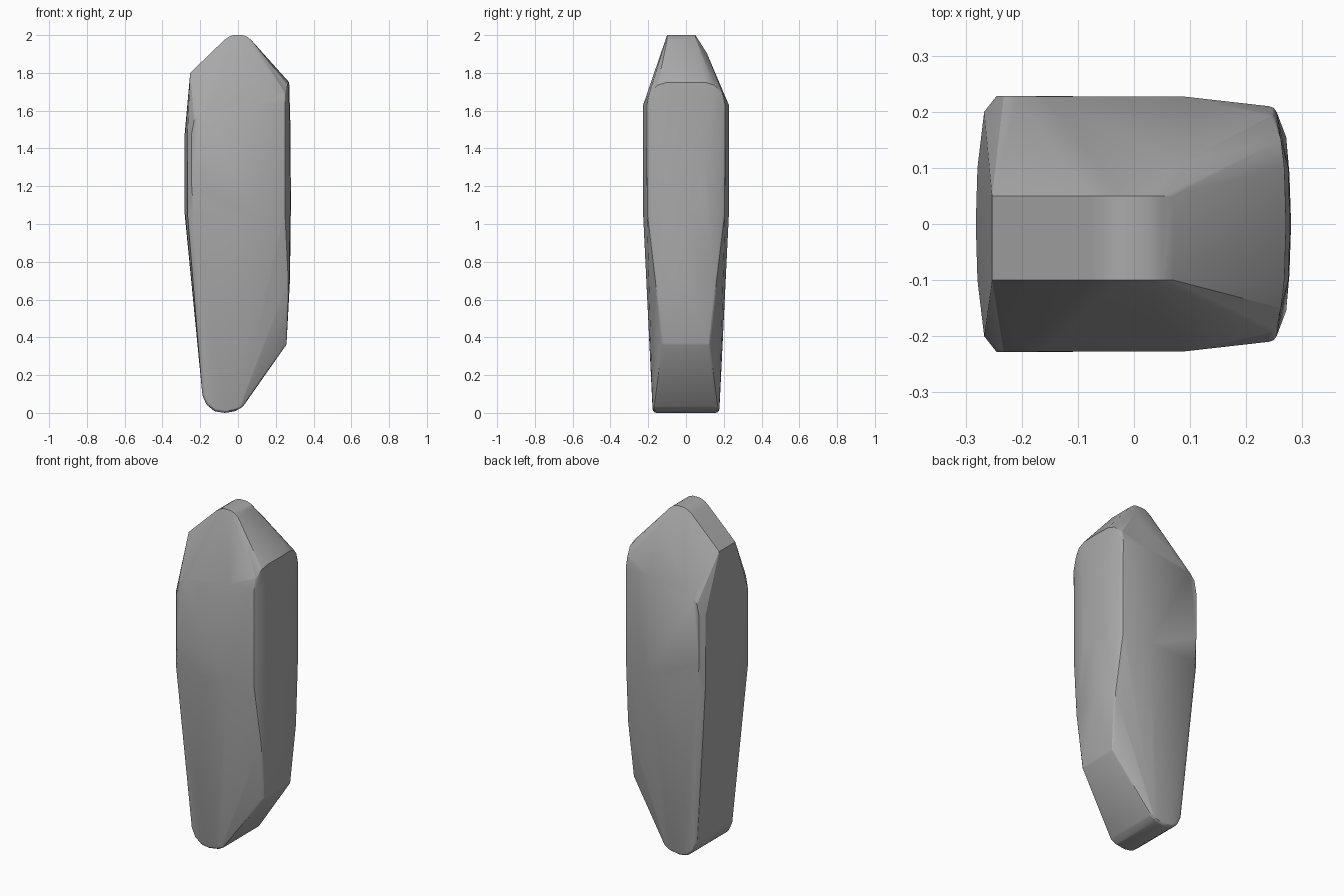
import bpy, bmesh, math
from mathutils import Vector

cube = bpy.data.objects.get("Cube")
if cube:
    bpy.data.objects.remove(cube, do_unlink=True)

grey = bpy.data.materials.new("plain grey")
grey.use_nodes = True
grey.diffuse_color = (0.4, 0.4, 0.4, 1)
grey.node_tree.nodes["Principled BSDF"].inputs["Base Color"].default_value = (0.4, 0.4, 0.4, 1)

bm = bmesh.new()


def add(x, y, z, soft=0.0):
    """Control point; a soft one becomes a tiny ball so the hull edge is rounded."""
    if soft:
        bmesh.ops.create_icosphere(bm, subdivisions=2, radius=soft)
        bm.verts.ensure_lookup_table()
        for v in bm.verts[-42:]:
            v.co += Vector((x, y, z))
    else:
        bm.verts.new((x, y, z))


def pair(x, y, z, soft=0.0):
    add(x, -y, z, soft)
    add(x, y, z, soft)


# Rounded toe
for x, z in ((-.17, .1), (-.15, .055), (-.115, .027), (-.07, .02), (-.02, .028), (.01, .045)):
    pair(x, .157, z, .02)

# Lower right knee
pair(.238, .115, .37, .02)
pair(.257, .15, .7, .015)

# Broad flanks with a rounded upper left corner
for x, y, z in ((-.235, .226, 1.05), (-.245, .228, 1.2), (-.245, .228, 1.48),
                (-.232, .228, 1.55), (-.205, .228, 1.585), (-.16, .227, 1.6),
                (.08, .227, 1.05), (.09, .227, 1.63)):
    pair(x, y, z)
pair(.24, .192, 1.05, .015)
pair(.24, .195, 1.63, .015)
pair(.24, .18, 1.69, .015)

# Bowed left and right walls
for z in (1.05, 1.2, 1.48):
    pair(-.267, .2, z)
    pair(-.279, .1, z)
    add(-.282, 0, z)
for x, y, z in ((.268, .1, 1.75), (.275, .1, 1.5), (.277, .09, 1.1), (.272, .08, .7)):
    pair(x, y, z)
    add(x + .003, 0, z)
pair(.262, .15, 1.735)

# Crown: narrow sloping strip and rounded ridge
for x, z in ((-.253, 1.8), (-.075, 1.972), (-.05, 1.99), (-.025, 2),
             (.025, 2), (.05, 1.99), (.07, 1.974)):
    add(x, -.1, z)
    add(x, .05, z)
add(.085, .11, 1.905)

# Wrap the control points in one convex skin
hull = bmesh.ops.convex_hull(bm, input=bm.verts[:])
inner = {g for g in hull["geom_interior"] + hull["geom_unused"] if isinstance(g, bmesh.types.BMVert)}
bmesh.ops.delete(bm, geom=list(inner), context="VERTS")
bmesh.ops.delete(bm, geom=[v for v in bm.verts if not v.link_faces], context="VERTS")
bmesh.ops.recalc_face_normals(bm, faces=bm.faces[:])

mesh = bpy.data.meshes.new("body")
bm.to_mesh(mesh)
bm.free()
mesh.materials.append(grey)
body = bpy.data.objects.new("body", mesh)
bpy.context.collection.objects.link(body)

# Soft shading, crisp only at the hard crown edges
bpy.ops.object.select_all(action="DESELECT")
body.select_set(True)
bpy.context.view_layer.objects.active = body
bpy.ops.object.shade_smooth_by_angle(angle=math.radians(22))
